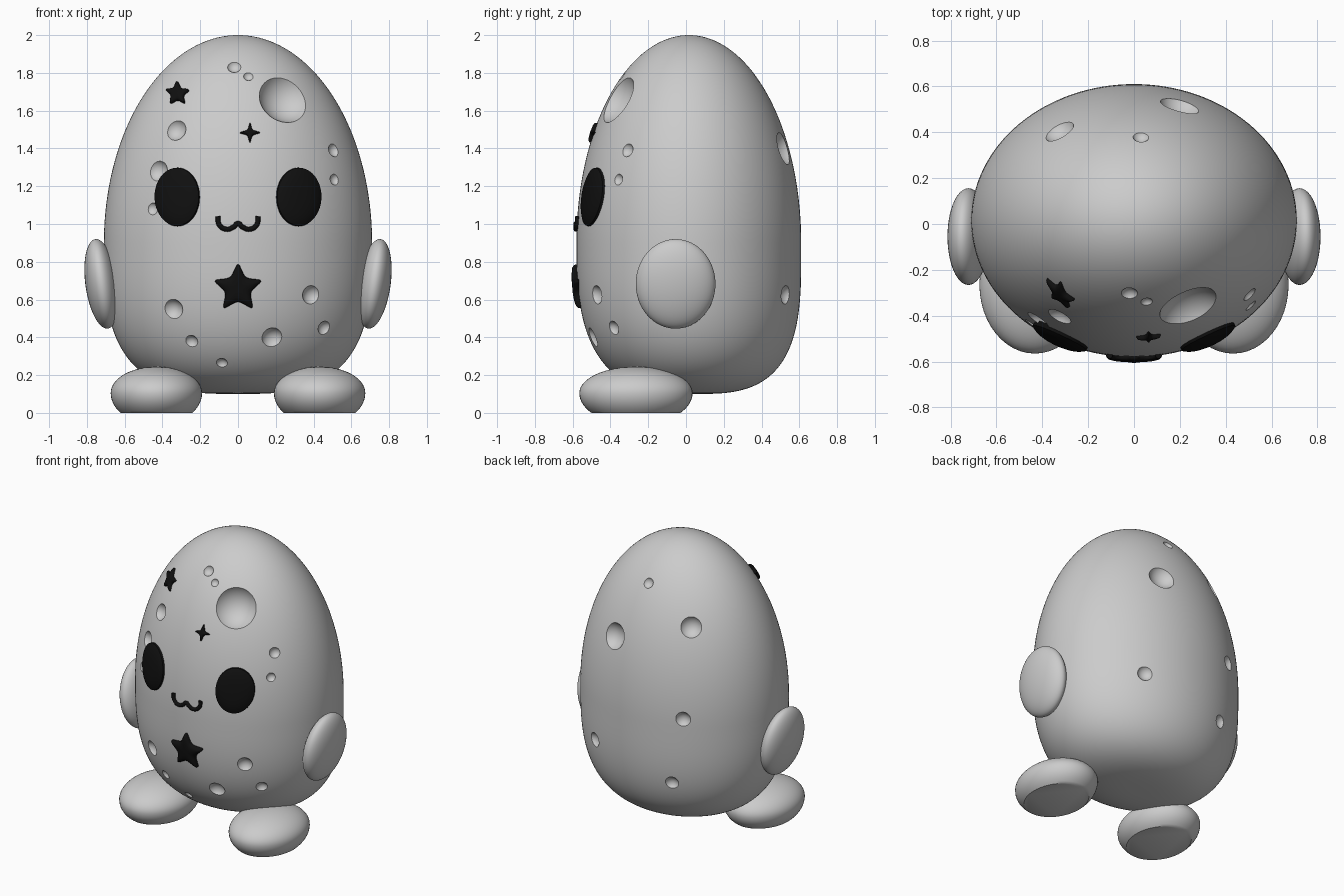
import bpy, bmesh, math
from mathutils import Vector, Matrix

if "Cube" in bpy.data.objects:
    bpy.data.objects.remove(bpy.data.objects["Cube"])

RX, RY, MID, UP, DOWN = 0.71, 0.595, 0.9, 1.1, 0.8
black = bpy.data.materials.new("black")
black.diffuse_color = (0.005, 0.005, 0.005, 1)
black.use_nodes = True
black.node_tree.nodes["Principled BSDF"].inputs["Base Color"].default_value = black.diffuse_color


def level(z):
    """Relative body width at height z: elliptical top, fuller bottom."""
    if z > MID:
        return math.sqrt(max(0, 1 - ((z - MID) / UP) ** 2))
    return max(0, 1 - ((MID - z) / DOWN) ** 3) ** (1 / 3)


def shift(z):
    return 0.015 + (0.03 * ((MID - z) / DOWN) ** 2 if z < MID else 0)


def surface(x, z, side=-1):
    d = math.sqrt(max(0, level(z) ** 2 - (x / RX) ** 2))
    return Vector((x, shift(z) + side * RY * d, z))


def normal(x, z, side=-1):
    e = 0.002
    tx = surface(x + e, z, side) - surface(x - e, z, side)
    tz = surface(x, z + e, side) - surface(x, z - e, side)
    return tx.cross(tz).normalized() * -side


def finish(bm, name, mat=None, angle=40):
    me = bpy.data.meshes.new(name)
    bm.to_mesh(me)
    bm.free()
    ob = bpy.data.objects.new(name, me)
    bpy.context.collection.objects.link(ob)
    if mat:
        me.materials.append(mat)
    smooth(ob, angle)
    return ob


def smooth(ob, angle):
    bpy.ops.object.select_all(action='DESELECT')
    ob.select_set(True)
    bpy.context.view_layer.objects.active = ob
    bpy.ops.object.shade_smooth_by_angle(angle=math.radians(angle))


# Egg-shaped body
bm = bmesh.new()
bmesh.ops.create_uvsphere(bm, u_segments=128, v_segments=80, radius=1)
for v in bm.verts:
    s, r = v.co.z, math.hypot(v.co.x, v.co.y)
    a = math.atan2(v.co.y, v.co.x)
    if s >= 0:
        z = MID + UP * s
    else:
        z, r = MID - DOWN * (-s) ** (2 / 3), r ** (2 / 3)
    v.co = (RX * r * math.cos(a), shift(z) + RY * r * math.sin(a), z)
body = finish(bm, "body")

# Craters: x, z, rim radius for the front and the back
front = [(.24, 1.66, .14), (-.02, 1.83, .036), (.055, 1.78, .026), (-.325, 1.495, .056),
         (-.42, 1.28, .055), (-.45, 1.08, .032), (.505, 1.39, .036), (.51, 1.235, .03),
         (-.34, .55, .053), (-.245, .38, .034), (-.085, .265, .03), (.18, .4, .055),
         (.385, .625, .05), (.455, .45, .038)]
back = [(.2, 1.4, .09), (-.325, 1.56, .07), (.03, 1.77, .035), (-.35, .96, .05),
        (-.27, .49, .045), (.35, .625, .05)]
bm = bmesh.new()
for side, holes in ((-1, front), (1, back)):
    for x, z, r in holes:
        p = surface(x, z, side) + normal(x, z, side) * r * 0.55
        bmesh.ops.create_icosphere(bm, subdivisions=4, radius=r * 1.14,
                                   matrix=Matrix.Translation(p))
cutter = finish(bm, "crater_cutter")
cutter.hide_render = True
mod = body.modifiers.new("craters", 'BOOLEAN')
mod.operation, mod.solver, mod.object = 'DIFFERENCE', 'EXACT', cutter
bpy.context.view_layer.objects.active = body
bpy.ops.object.modifier_apply(modifier=mod.name)
bpy.data.objects.remove(cutter)
smooth(body, 40)


def decal(name, cx, cz, outline, profile):
    """Raised patch that follows the body; profile is (scale, height) from the centre out."""
    bm = bmesh.new()

    def vert(dx, dz, h):
        x, z = cx + dx, cz + dz
        return bm.verts.new(surface(x, z) + normal(x, z) * h)

    n = len(outline)
    centre = vert(0, 0, profile[0][1])
    prev = None
    for t, h in profile[1:]:
        ring = [vert(dx * t, dz * t, h) for dx, dz in outline]
        for i in range(n):
            j = (i + 1) % n
            if prev:
                bm.faces.new((prev[i], ring[i], ring[j], prev[j]))
            else:
                bm.faces.new((centre, ring[i], ring[j]))
        prev = ring
    return finish(bm, name, black, 50)


def star(points, outer, inner):
    """Star outline with slightly rounded corners."""
    pts = []
    for i in range(points * 2):
        a = math.pi / 2 + math.pi * i / points
        r = inner if i % 2 else outer
        pts.append(Vector((r * math.cos(a), r * math.sin(a))))
    for _ in range(2):
        cut = []
        for i, p in enumerate(pts):
            q = pts[(i + 1) % len(pts)]
            cut += [p.lerp(q, 0.15), p.lerp(q, 0.85)]
        pts = cut
    return pts


# Eyes
oval = [(.12 * math.cos(i * math.tau / 48), .158 * math.sin(i * math.tau / 48)) for i in range(48)]
dome = [(t / 10, .03 * math.sqrt(1 - (t / 10) ** 3)) for t in range(10)]
dome += [(.96, .012), (1, -.01)]
for name, x in (("eye_left", -.32), ("eye_right", .32)):
    decal(name, x, 1.143, oval, dome)

# Stars
for name, x, z, n, ro, ri, h in (("belly_star", 0, .66, 5, .142, .068, .03),
                                 ("forehead_star", -.318, 1.688, 5, .07, .033, .022),
                                 ("sparkle", .063, 1.482, 4, .06, .018, .02)):
    decal(name, x, z, star(n, ro, ri),
          [(0, h), (.3, h), (.6, h * .95), (.85, h * .8), (.96, h * .45), (1, -.01)])

# Mouth
half = [(-.106, 1.04), (-.098, .995), (-.06, .972), (-.022, .985)]
path = half + [(0, 1.003)] + [(-x, z) for x, z in reversed(half)]
cu = bpy.data.curves.new("mouth", 'CURVE')
cu.dimensions = '3D'
cu.bevel_depth, cu.bevel_resolution, cu.use_fill_caps = .013, 3, True
sp = cu.splines.new('BEZIER')
sp.bezier_points.add(len(path) - 1)
for b, (x, z) in zip(sp.bezier_points, path):
    b.co = surface(x, z) + normal(x, z) * .005
    b.handle_left_type = b.handle_right_type = 'AUTO'
cu.materials.append(black)
mouth = bpy.data.objects.new("mouth", cu)
bpy.context.collection.objects.link(mouth)

for side, label in ((-1, "left"), (1, "right")):
    # Arms
    bm = bmesh.new()
    m = (Matrix.Translation((side * .722, -.055, .683))
         @ Matrix.Rotation(side * math.radians(8), 4, 'Y')
         @ Matrix.Diagonal((.086, .211, .239, 1)))
    bmesh.ops.create_uvsphere(bm, u_segments=48, v_segments=32, radius=1, matrix=m)
    finish(bm, "arm_" + label)

    # Feet with flat soles
    bm = bmesh.new()
    bmesh.ops.create_uvsphere(bm, u_segments=48, v_segments=32, radius=1)
    for v in bm.verts:
        h = .14 if v.co.z > 0 else .17
        v.co = (side * .432 + v.co.x * .242, -.265 + v.co.y * .3, .105 + v.co.z * h)
    cut = bmesh.ops.bisect_plane(bm, geom=bm.verts[:] + bm.edges[:] + bm.faces[:],
                                 plane_co=(0, 0, 0), plane_no=(0, 0, -1), clear_outer=True)
    bmesh.ops.edgeloop_fill(bm, edges=[e for e in cut["geom_cut"]
                                       if isinstance(e, bmesh.types.BMEdge)])
    bmesh.ops.recalc_face_normals(bm, faces=bm.faces[:])
    finish(bm, "foot_" + label)
